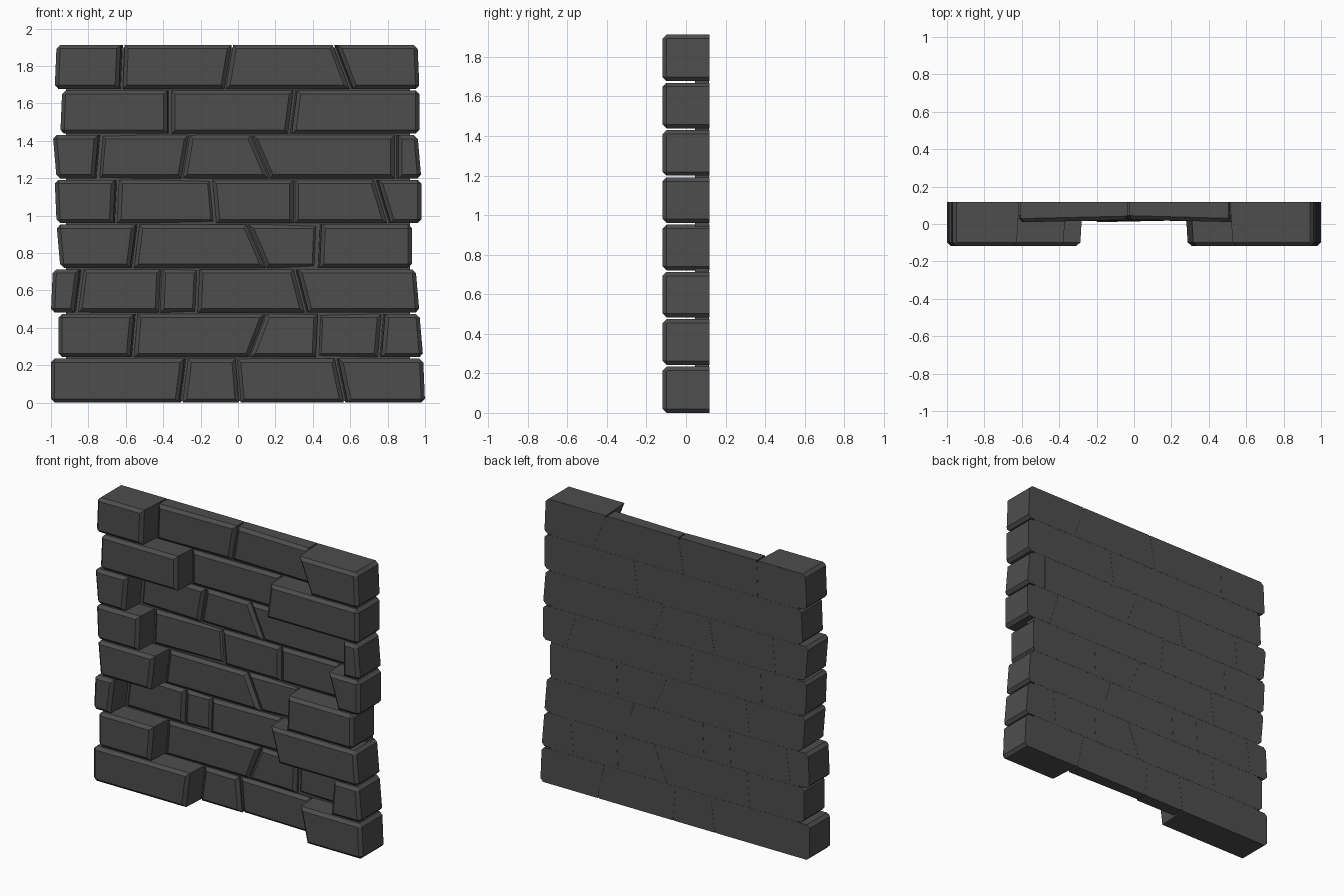
import bpy, bmesh, random

if "Cube" in bpy.data.objects:
    bpy.data.objects.remove(bpy.data.objects["Cube"])
random.seed(4)

stone = bpy.data.materials.new("dark grey stone")
stone.diffuse_color = (0.075, 0.075, 0.075, 1)
stone.use_nodes = True
stone.node_tree.nodes["Principled BSDF"].inputs["Base Color"].default_value = stone.diffuse_color

BACK, FRONT, GAP = 0.118, -0.118, 0.004
ROW_H = 1.912 / 8

# joints of each course, bottom to top, as (top, bottom) x in hundredths
COURSES = [
    [(-100, -100), (-27, -30), (-1, 1), (52, 57), (99, 100)],
    [(-96, -96), (-54, -56), (15, 6), (43, 42), (77, 75), (97, 99)],
    [(-99, -100), (-83, -86), (-41, -42), (-21, -22), (30, 36), (95, 97)],
    [(-97, -95), (-53, -56), (5, 15), (43, 42), (93, 93)],
    [(-98, -97), (-64, -65), (-14, -12), (30, 30), (73, 80), (98, 98)],
    [(-99, -97), (-73, -75), (-26, -30), (7, 17), (84, 84), (96, 98)],
    [(-94, -95), (-36, -36), (30, 27), (97, 97)],
    [(-97, -98), (-61, -62), (-3, -7), (51, 60), (96, 97)],
]


def finish(bm, name):
    bmesh.ops.recalc_face_normals(bm, faces=bm.faces)
    me = bpy.data.meshes.new(name)
    bm.to_mesh(me)
    bm.free()
    me.materials.append(stone)
    ob = bpy.data.objects.new(name, me)
    bpy.context.collection.objects.link(ob)


def brick(name, left, right, z0, z1, outer):
    """Slanted brick with chamfered front; outer is -1, 0 or 1 for wall ends."""
    bm = bmesh.new()
    outline = [(left[1], z0, -1), (right[1], z0, 1), (right[0], z1, 1), (left[0], z1, -1)]
    tilt = random.uniform(-0.008, 0.008)
    base = random.uniform(0.014, 0.03)
    back, front = [], []
    for x, z, side in outline:
        back.append(bm.verts.new((x, BACK, z)))
        y = FRONT if outer else base + tilt * side
        # protruding bricks taper a little on their inner end
        taper = 0.014 * side if outer and side != outer else 0
        front.append(bm.verts.new((x - taper, y, z)))
    bm.faces.new(back)
    bm.faces.new(front)
    depth = []
    for i in range(4):
        j = (i + 1) % 4
        bm.faces.new((back[i], back[j], front[j], front[i]))
        if outer and outline[i][2] == outer:
            depth.append(bm.edges.get((back[i], front[i])))
    edges = [bm.edges.get((front[i], front[(i + 1) % 4])) for i in range(4)] + depth
    bmesh.ops.bevel(bm, geom=edges, offset=0.02, offset_type='OFFSET',
                    segments=1, profile=0.5, affect='EDGES', clamp_overlap=True)
    finish(bm, name)


# courses of bricks: end bricks stand proud, middle bricks are recessed
for r, joints in enumerate(COURSES):
    z0, z1 = r * ROW_H + (GAP if r else 0), (r + 1) * ROW_H - (GAP if r < 7 else 0)
    n = len(joints) - 1
    for i in range(n):
        outer = -1 if i == 0 else (1 if i == n - 1 else 0)
        gl = 0 if outer == -1 else GAP
        gr = 0 if outer == 1 else GAP
        left = [v / 100 + gl for v in joints[i]]
        right = [v / 100 - gr for v in joints[i + 1]]
        brick(f"brick_row{r}_{i}", left, right, z0, z1, outer)

# mortar slab closing the joints from behind
bm = bmesh.new()
bmesh.ops.create_cube(bm, size=1)
for v in bm.verts:
    v.co = (v.co.x * 1.84, 0.117 if v.co.y > 0 else 0.045, 0.01 + (v.co.z + 0.5) * 1.89)
finish(bm, "mortar_slab")
